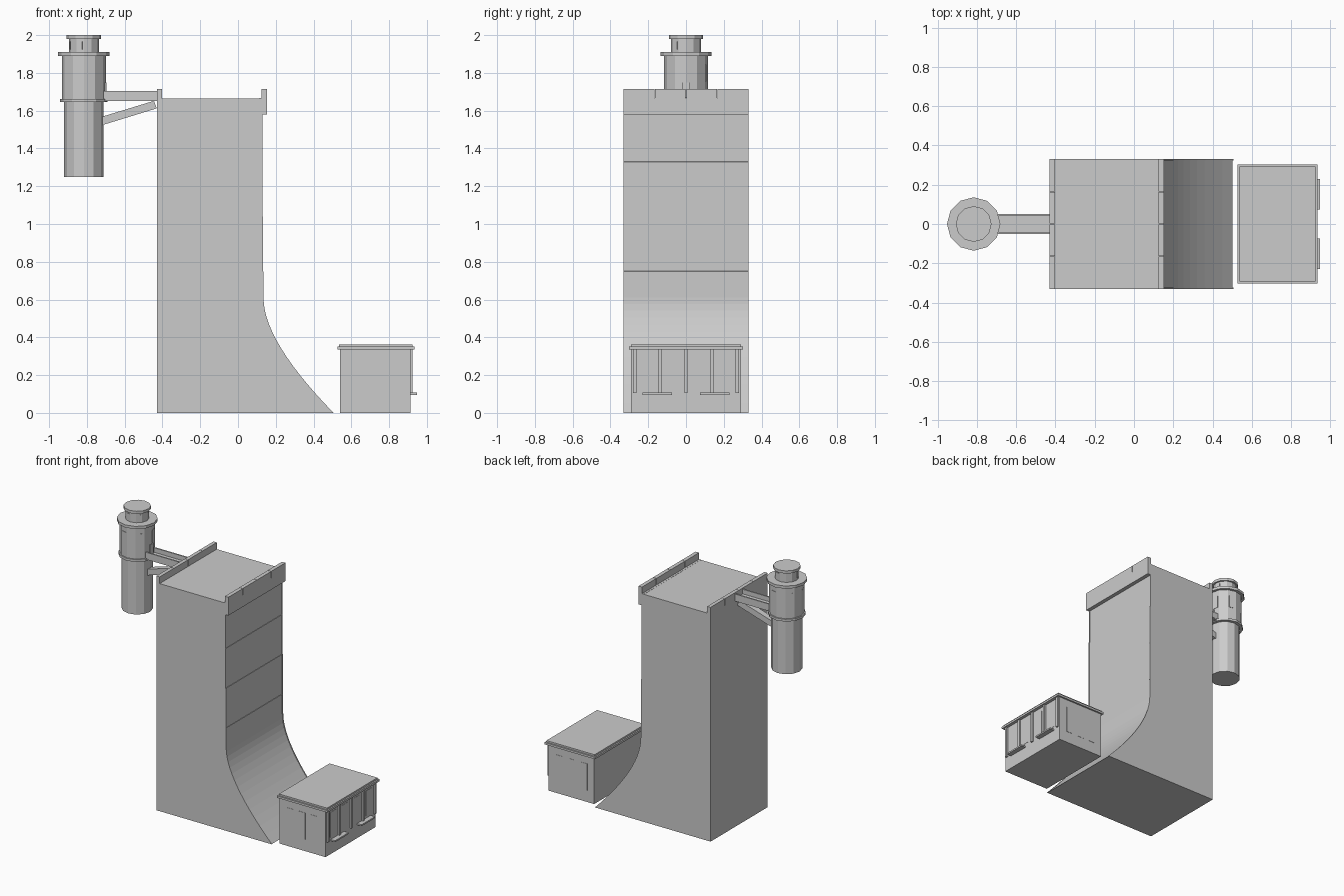
import bpy, bmesh, math
from mathutils import Matrix, Vector

if "Cube" in bpy.data.objects:
    bpy.data.objects.remove(bpy.data.objects["Cube"])

pale = bpy.data.materials.new("pale_glass")
pale.diffuse_color = (0.75, 0.75, 0.75, 1)
pale.use_nodes = True
pale.node_tree.nodes["Principled BSDF"].inputs["Base Color"].default_value = pale.diffuse_color


def finish(name, bm, mat=None):
    bmesh.ops.recalc_face_normals(bm, faces=bm.faces[:])
    me = bpy.data.meshes.new(name)
    bm.to_mesh(me)
    bm.free()
    ob = bpy.data.objects.new(name, me)
    bpy.context.collection.objects.link(ob)
    if mat:
        me.materials.append(mat)
    return ob


def box(name, x, y, z, mat=None):
    bm = bmesh.new()
    bmesh.ops.create_cube(bm, size=1)
    lo, hi = Vector((x[0], y[0], z[0])), Vector((x[1], y[1], z[1]))
    for v in bm.verts:
        v.co = Vector([(lo[i] + hi[i]) / 2 + v.co[i] * (hi[i] - lo[i]) for i in range(3)])
    return finish(name, bm, mat)


def extrude_y(name, pts, y0, y1):
    bm = bmesh.new()
    face = bm.faces.new([bm.verts.new((x, y0, z)) for x, z in pts])
    # keep the starting face so that the solid is closed
    new = bmesh.ops.extrude_face_region(bm, geom=[face], use_keep_orig=True)["geom"]
    bmesh.ops.translate(bm, vec=(0, y1 - y0, 0),
                        verts=[g for g in new if isinstance(g, bmesh.types.BMVert)])
    return finish(name, bm)


TX = -0.816  # tower axis


def drum(name, r, z0, z1):
    bm = bmesh.new()
    bmesh.ops.create_cone(bm, cap_ends=True, segments=12, radius1=r, radius2=r, depth=z1 - z0,
                          matrix=Matrix.Translation((TX, 0, (z0 + z1) / 2)))
    return finish(name, bm)


def tower_windows(name, r, w, z0, z1):
    apothem = r * math.cos(math.pi / 12)
    for k in range(6):
        ob = box(f"{name}_{k + 1}", (apothem - 0.01, apothem + 0.002), (-w / 2, w / 2), (z0, z1), pale)
        ob.data.transform(Matrix.Translation((TX, 0, 0)) @ Matrix.Rotation(math.radians(15 + 60 * k), 4, 'Z'))


# Dam body with stepped face and curved spillway toe
def dam_profile(off):
    pts = [(-0.43, 0), (-0.43, 1.665), (0.125 + off, 1.665)]
    for z, a, b in ((1.33, 0.125, 0.127), (1.04, 0.127, 0.129), (0.75, 0.129, 0.131)):
        pts += [(a + off, z), (b + off, z - 0.001)]
    n = 14
    for i in range(n + 1):
        t = i / n
        x = 0.131 * (1 - t) ** 2 + 2 * 0.131 * t * (1 - t) + 0.502 * t * t
        z = 0.61 * (1 - t) ** 2 + 2 * 0.38 * t * (1 - t)
        pts.append((x + off, z))
    return pts


extrude_y("dam_body", dam_profile(0), -0.324, 0.324)
for n, y in (("front", -0.33), ("back", 0.324)):
    extrude_y(f"spillway_rim_{n}", dam_profile(0.004), y, y + 0.006)

# Crest lip and segmented parapets
box("crest_lip", (0.11, 0.153), (-0.33, 0.33), (1.58, 1.666))
for i in range(4):
    y = (-0.33 + 0.165 * i + (0.0015 if i else 0), -0.165 + 0.165 * i - (0.0015 if i < 3 else 0))
    box(f"parapet_downstream_{i + 1}", (0.125, 0.153), y, (1.665, 1.714))
    box(f"parapet_upstream_{i + 1}", (-0.43, -0.403), y, (1.665, 1.714))

# Intake tower
drum("tower_shaft", 0.104, 1.25, 1.65)
drum("tower_lower_ring", 0.126, 1.645, 1.662)
drum("tower_room", 0.117, 1.66, 1.89)
drum("tower_upper_ring", 0.136, 1.89, 1.91)
drum("tower_lantern", 0.079, 1.91, 1.98)
drum("tower_cap", 0.091, 1.98, 2.0)
tower_windows("room_window", 0.117, 0.04, 1.755, 1.845)
tower_windows("lantern_window", 0.079, 0.024, 1.925, 1.967)
box("tower_door", (-0.72, -0.697), (-0.02, 0.02), (1.668, 1.75))

# Access bridge with rails and brace
box("bridge_deck", (-0.72, -0.428), (-0.048, 0.048), (1.652, 1.672))
for n, s in (("front", -1), ("back", 1)):
    box(f"bridge_rail_{n}", (-0.72, -0.428), sorted((s * 0.04, s * 0.05)), (1.66, 1.705))
extrude_y("bridge_brace", [(-0.73, 1.52), (-0.43, 1.612), (-0.445, 1.652), (-0.73, 1.565)], -0.022, 0.022)

# Powerhouse body and two-layer roof
box("powerhouse_body", (0.54, 0.912), (-0.29, 0.29), (0, 0.337))
box("roof_eave", (0.526, 0.935), (-0.302, 0.302), (0.336, 0.351))
box("roof_top", (0.536, 0.925), (-0.292, 0.292), (0.35, 0.363))

# Powerhouse windows on both sides and the outer end
for n, s in (("front", -1), ("back", 1)):
    for i in range(3):
        x = 0.622 + 0.1 * i
        box(f"side_window_{n}_{i + 1}", (x - 0.026, x + 0.026), sorted((s * 0.28, s * 0.292)), (0.085, 0.28), pale)
for i in range(4):
    y = -0.206 + 0.1373 * i
    box(f"end_window_{i + 1}", (0.9, 0.914), (y - 0.032, y + 0.032), (0.125, 0.307), pale)

# Pilasters and sills on the outer end
for i in range(5):
    y = -0.272 + 0.136 * i
    box(f"pilaster_{i + 1}", (0.905, 0.924), (y - 0.009, y + 0.009), (0.105, 0.337))
for n, s in (("front", -1), ("back", 1)):
    box(f"end_sill_{n}", (0.905, 0.947), sorted((s * 0.075, s * 0.23)), (0.096, 0.107))
